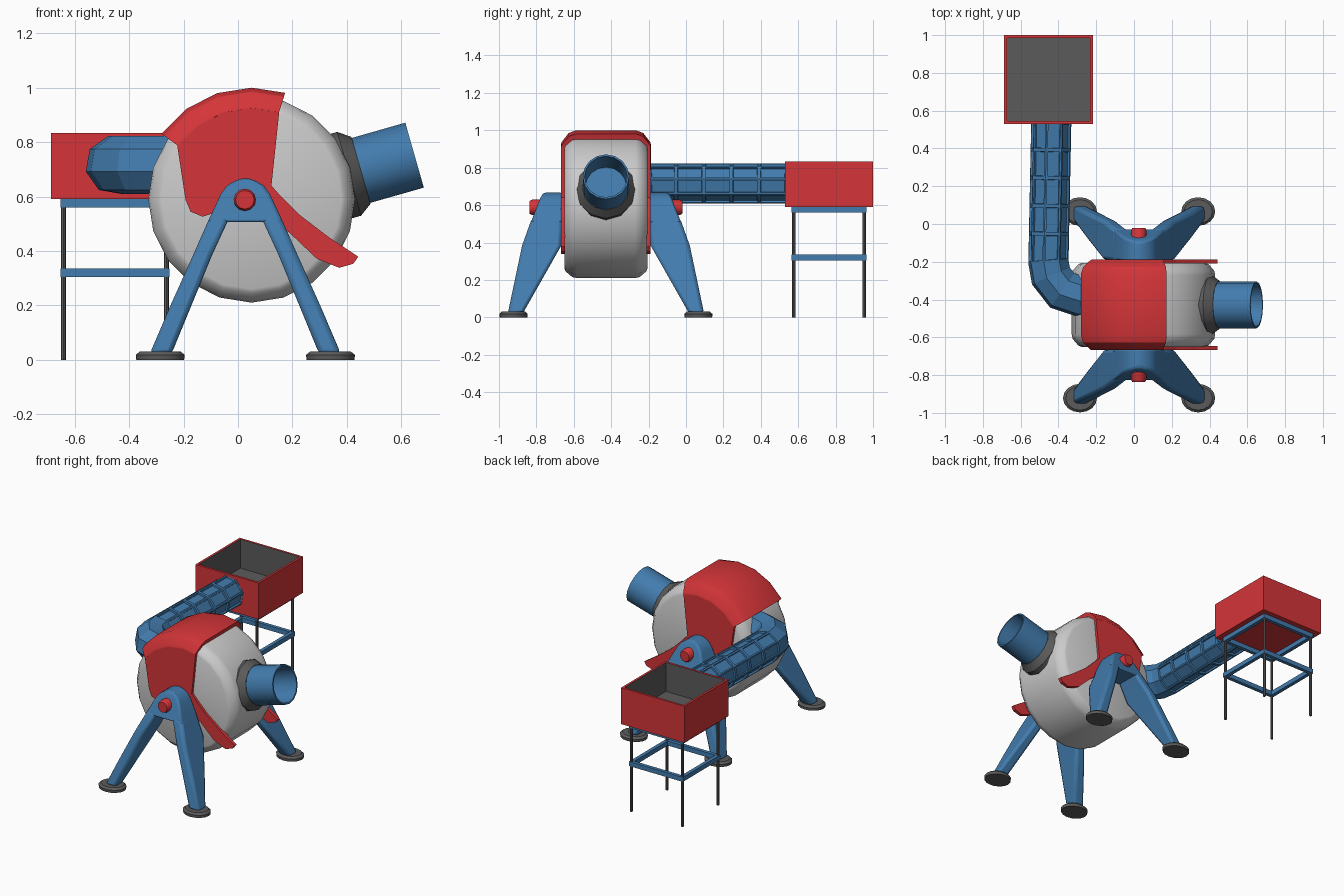
import bpy, bmesh, math
from mathutils import Vector

if "Cube" in bpy.data.objects:
    bpy.data.objects.remove(bpy.data.objects["Cube"])

def material(name, c):
    m = bpy.data.materials.new(name)
    m.diffuse_color = (*c, 1)
    m.use_nodes = True
    m.node_tree.nodes["Principled BSDF"].inputs["Base Color"].default_value = m.diffuse_color
    return m

RED = material("red paint", (0.66, 0.035, 0.04))
BLUE = material("blue paint", (0.055, 0.2, 0.42))
PALE = material("pale grey", (0.6, 0.6, 0.6))
DARK = material("dark grey", (0.105, 0.105, 0.105))

X, Y, Z = Vector((1, 0, 0)), Vector((0, 1, 0)), Vector((0, 0, 1))
YC = -0.428                       # middle plane of the drum
DRUM = Vector((0.05, YC, 0.59))

def finish(name, bm, mat, bevel=0, smooth=True):
    bmesh.ops.remove_doubles(bm, verts=bm.verts, dist=1e-5)
    bmesh.ops.recalc_face_normals(bm, faces=bm.faces)
    me = bpy.data.meshes.new(name)
    bm.to_mesh(me)
    bm.free()
    ob = bpy.data.objects.new(name, me)
    bpy.context.collection.objects.link(ob)
    me.materials.append(mat)
    if bevel:
        b = ob.modifiers.new("bevel", 'BEVEL')
        b.width, b.segments, b.limit_method = bevel, 2, 'ANGLE'
        b.angle_limit = math.radians(35)
    if smooth:
        for o in bpy.context.selected_objects:
            o.select_set(False)
        ob.select_set(True)
        bpy.context.view_layer.objects.active = ob
        bpy.ops.object.shade_smooth_by_angle(angle=math.radians(32))
    return ob

def loft(bm, rings, closed=False):
    """Skin a list of vertex rings; cap the ends unless closed."""
    rs = [[bm.verts.new(p) for p in r] for r in rings]
    n = len(rs[0])
    faces = []
    for i in range(len(rs) if closed else len(rs) - 1):
        a, b = rs[i], rs[(i + 1) % len(rs)]
        faces.append([bm.faces.new((a[j], a[(j + 1) % n], b[(j + 1) % n], b[j])) for j in range(n)])
    if not closed:
        bm.faces.new(rs[0])
        bm.faces.new(rs[-1])
    return faces

def turned(name, prof, n, mat, loc, u=X, v=Y, w=Z, squash=1):
    """Turn a (radius, height) profile around w; ends are capped."""
    bm = bmesh.new()
    rings = [[loc + u * r * math.cos(2 * math.pi * k / n) + v * r * squash * math.sin(2 * math.pi * k / n) + w * h
              for k in range(n)] for r, h in prof]
    loft(bm, rings)
    return finish(name, bm, mat)

def box(bm, x0, x1, y0, y1, z0, z1):
    loft(bm, [[(x0, y0, z), (x1, y0, z), (x1, y1, z), (x0, y1, z)] for z in (z0, z1)])

# drum
turned("drum", [(0.33, -0.222), (0.345, -0.215), (0.375, -0.18), (0.38, -0.155),
                (0.38, 0.155), (0.375, 0.18), (0.345, 0.215), (0.33, 0.222)], 20, PALE, DRUM, X, Z, Y)

# red hood over the drum
hood = [(0.335, 0.24), (0.345, 0.238), (0.395, 0.2), (0.41, 0.16)]
hood = hood + [(r, -h) for r, h in reversed(hood)] + [(0.33, -0.2), (0.37, -0.15), (0.37, 0.15), (0.33, 0.2)]
bm = bmesh.new()
loft(bm, [[DRUM + X * r * math.cos(math.radians(a)) + Z * r * math.sin(math.radians(a)) + Y * h for r, h in hood]
          for a in (72.5, 90, 108, 126, 144)])
finish("hood", bm, RED)

# red side plates with a trailing arm
plate = [(-0.193, 0.588), (-0.174, 0.544), (-0.13, 0.526), (-0.086, 0.54), (0.0, 0.56), (0.08, 0.55),
         (0.189, 0.467), (0.29, 0.371), (0.372, 0.338), (0.424, 0.353), (0.442, 0.379), (0.336, 0.449),
         (0.226, 0.533), (0.152, 0.607), (0.123, 0.64)]
plate += [(0.05 + 0.338 * math.cos(math.radians(a)), 0.59 + 0.338 * math.sin(math.radians(a)))
          for a in (72.5, 90, 108, 126, 144)]
for side, s in (("front", -1), ("back", 1)):
    bm = bmesh.new()
    loft(bm, [[(x, YC + s * h, z) for x, z in plate] for h in (0.218, 0.239)])
    finish(side + "_plate", bm, RED, smooth=False)

# outlet spout and collar
w = Vector((0.962, 0, 0.274)).normalized()
v = w.cross(Y)
end = Vector((0.649, YC, 0.752))
turned("spout", [(0.124, -0.3), (0.124, 0), (0.114, 0), (0.11, -0.2), (0.001, -0.2)], 16, BLUE, end, Y, v, w)
turned("collar", [(0.135, -0.4), (0.16, -0.31), (0.16, -0.25), (0.128, -0.205), (0.12, -0.205)], 12, DARK, end, Y, v, w)

# stands: one A-frame in front of the drum and one behind
CX = 0.027
leg = [(0.02, -0.352, -0.272, 0.445, 0.525), (0.2, -0.275, -0.198, 0.343, 0.487),
       (0.385, -0.192, -0.122, 0.238, 0.448), (0.53, -0.128, -0.055, 0.232, 0.396)]
head = [(0.507, -0.138, 0.138, 0.234, 0.402), (0.61, -0.09, 0.09, 0.234, 0.362),
        (0.64, -0.068, 0.068, 0.234, 0.35), (0.657, -0.04, 0.04, 0.234, 0.34), (0.667, -0.012, 0.012, 0.234, 0.33)]
def stack(name, rows, sx, sy, bevel):
    bm = bmesh.new()
    loft(bm, [[(CX + sx * x, YC + sy * y, z) for x, y in ((x0, y0), (x1, y0), (x1, y1), (x0, y1))]
              for z, x0, x1, y0, y1 in rows])
    finish(name, bm, BLUE, bevel)
for side, s in (("front", -1), ("back", 1)):
    stack(side + "_stand_head", head, 1, s, 0.01)
    for hand, sx in (("left", -1), ("right", 1)):
        stack(f"{side}_{hand}_leg", leg, -sx, s, 0.018)
        turned(f"{side}_{hand}_foot", [(0.088, 0), (0.09, 0.018), (0.075, 0.03)], 16, DARK,
               Vector((CX + sx * 0.313, YC + s * 0.494, 0)), squash=0.84)
    turned(side + "_pivot_bolt", [(0.041, 0.25), (0.041, 0.395), (0.034, 0.408)], 12, RED,
           Vector((0.025, YC, 0.588)), X, Z, Y * s)

# feed pipe with recessed panels
path = [Vector((x, y, 0.716)) for x, y in
        [(-0.438, 0.54), (-0.441, 0.392), (-0.444, 0.244), (-0.447, 0.096), (-0.45, -0.052), (-0.453, -0.2),
         (-0.44, -0.275), (-0.38, -0.352), (-0.28, -0.385), (-0.1, -0.39)]]
rings = []
for i, p in enumerate(path):
    a = (p - path[max(i - 1, 0)]).normalized()
    b = (path[min(i + 1, len(path) - 1)] - p).normalized()
    t = (a + b).normalized()
    side = t.cross(Z) / max(t.dot(b), t.dot(a))
    rings.append([p + (side * math.cos(q) + Z * math.sin(q)) * 0.109
                  for q in (math.pi / 4 * (k + 0.5) + 0.17 for k in range(8))])
bm = bmesh.new()
panels = loft(bm, rings)
bmesh.ops.recalc_face_normals(bm, faces=bm.faces)
bmesh.ops.inset_individual(bm, faces=[f for ring in panels[:5] for f in ring], thickness=0.013)
recess = [f for ring in panels[:5] for f in ring]
bmesh.ops.inset_individual(bm, faces=recess, thickness=0.002, depth=-0.012)
finish("feed_pipe", bm, BLUE, smooth=False)

# hopper: red box with a grey inside
HX, HY, H = -0.4525, 0.765, 0.2345
def square(h, z):
    return [(HX + a * h, HY + b * h, z) for a, b in ((-1, -1), (1, -1), (1, 1), (-1, 1))]
bm = bmesh.new()
loft(bm, [square(H, 0.59), square(H, 0.834), square(H - 0.015, 0.834), square(H - 0.015, 0.64)])
hopper = finish("hopper", bm, RED, smooth=False)
hopper.data.materials.append(DARK)
for f in hopper.data.polygons:
    c = f.center
    inside = max(abs(c.x - HX), abs(c.y - HY)) < H - 0.012
    if inside and 0.6 < c.z < 0.83:
        f.material_index = 1

# hopper frame rails and posts
for name, z in (("upper_rails", 0.56), ("lower_rails", 0.305)):
    bm = bmesh.new()
    loft(bm, [square(0.2, z), square(0.2, z + 0.03), square(0.176, z + 0.03), square(0.176, z)], closed=True)
    finish(name, bm, BLUE, smooth=False)
for i, (x, y, _) in enumerate(square(0.189, 0)):
    turned(f"hopper_post_{i + 1}", [(0.009, 0), (0.009, 0.6)], 8, DARK, Vector((x, y, 0)))
